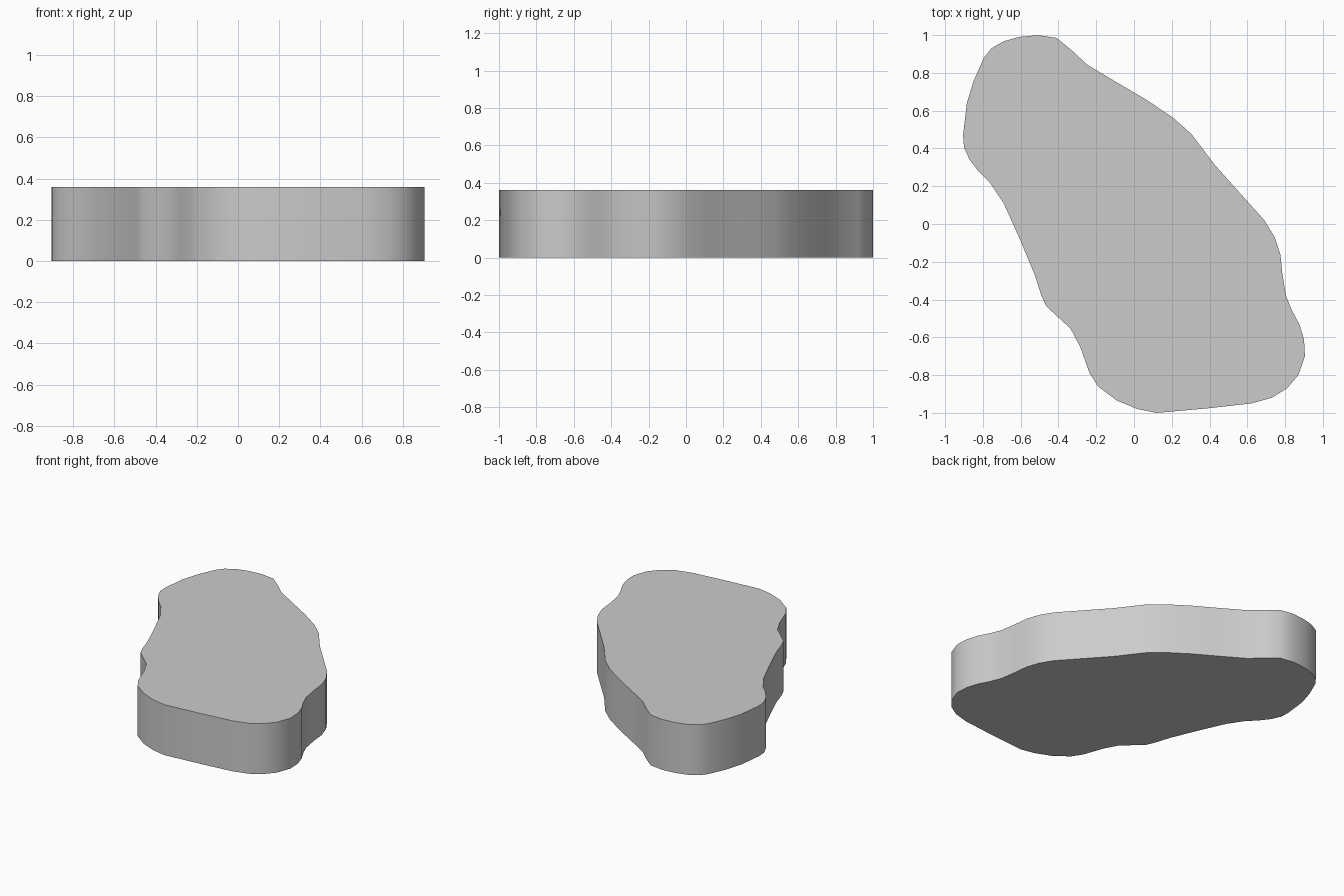
import bpy, bmesh

HEIGHT = 0.36

# Outline of the slab seen from above, clockwise from the back tip
OUTLINE = [
    (-0.51, 1.0), (-0.41, 0.985), (-0.33, 0.92), (-0.25, 0.845), (-0.1, 0.755),
    (0.07, 0.655), (0.21, 0.56), (0.305, 0.475), (0.43, 0.31), (0.6, 0.12),
    (0.69, 0.02), (0.745, -0.07), (0.775, -0.16), (0.785, -0.26), (0.805, -0.38),
    (0.835, -0.455), (0.875, -0.53), (0.9, -0.61), (0.905, -0.7), (0.87, -0.8),
    (0.81, -0.87), (0.73, -0.92), (0.62, -0.95), (0.4, -0.975), (0.12, -1.0),
    (0.02, -0.98), (-0.09, -0.935), (-0.19, -0.86), (-0.235, -0.79), (-0.285, -0.65),
    (-0.335, -0.555), (-0.4, -0.495), (-0.465, -0.435), (-0.49, -0.38), (-0.525, -0.27),
    (-0.6, -0.09), (-0.69, 0.11), (-0.76, 0.215), (-0.82, 0.275), (-0.87, 0.34),
    (-0.9, 0.405), (-0.905, 0.47), (-0.885, 0.64), (-0.85, 0.755), (-0.795, 0.88),
    (-0.755, 0.93), (-0.69, 0.967), (-0.61, 0.99),
]

# Flat base face, extruded straight up
bm = bmesh.new()
base = bm.faces.new([bm.verts.new((x, y, 0)) for x, y in OUTLINE])
top = bmesh.ops.extrude_face_region(bm, geom=[base], use_keep_orig=True)["geom"]
bmesh.ops.translate(bm, vec=(0, 0, HEIGHT),
                    verts=[g for g in top if isinstance(g, bmesh.types.BMVert)])
bmesh.ops.recalc_face_normals(bm, faces=bm.faces)

mesh = bpy.data.meshes.new("stone_slab")
bm.to_mesh(mesh)
bm.free()
slab = bpy.data.objects.new("stone_slab", mesh)
bpy.context.collection.objects.link(slab)

# Smooth side wall with crisp top and bottom rims
bpy.context.view_layer.objects.active = slab
slab.select_set(True)
bpy.ops.object.shade_smooth_by_angle(angle=0.7)
